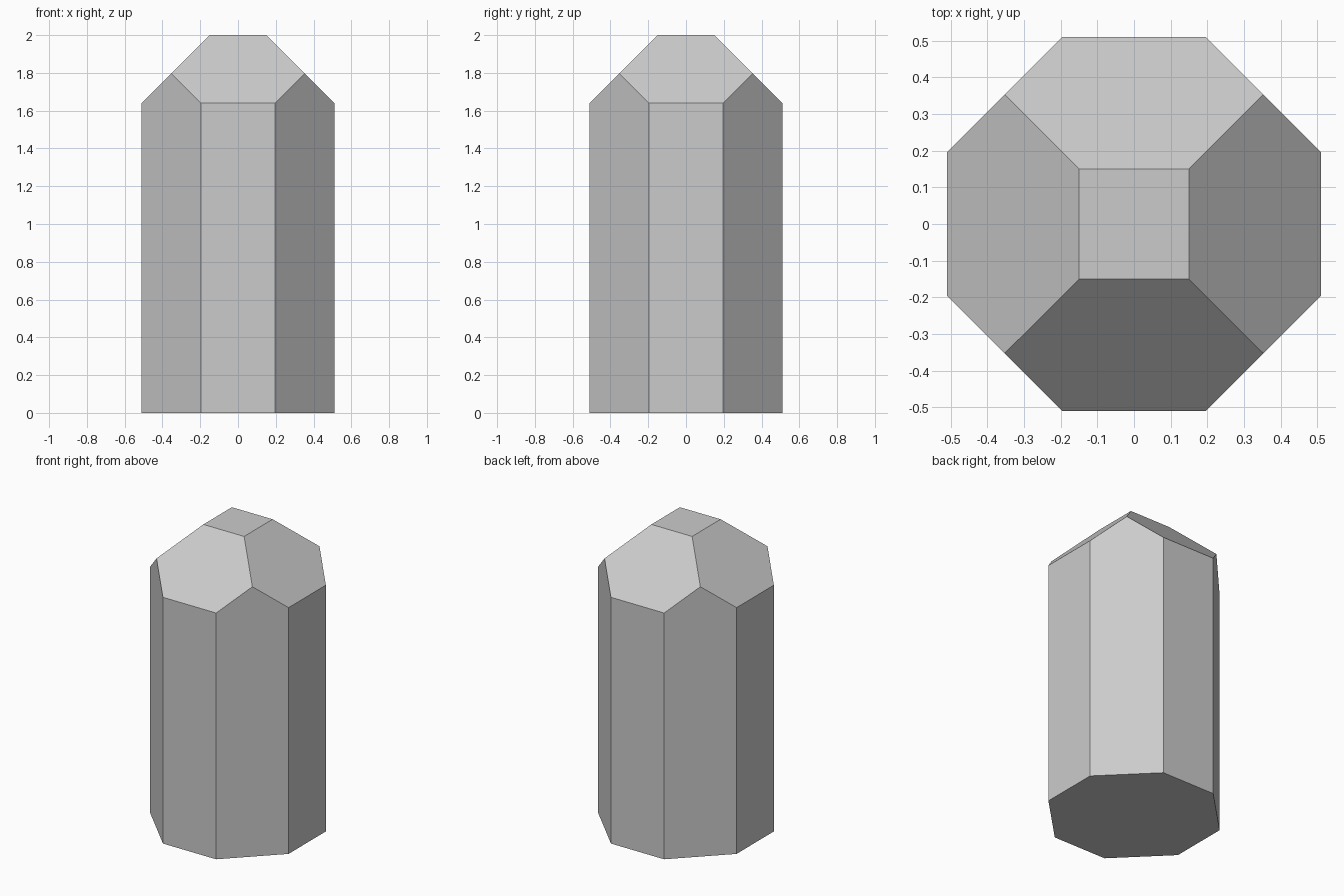
import bpy, bmesh
from mathutils import Vector

if "Cube" in bpy.data.objects:
    bpy.data.objects.remove(bpy.data.objects["Cube"])

HALF = 0.51      # half width across the straight sides
SIDE = 0.196     # half length of a straight side
SHOULDER = 1.64  # height where the 45 degree crown facets start
HEIGHT = 2.0

bm = bmesh.new()

# Octagonal column
outline = []
for sx, sy in ((1, 1), (-1, 1), (-1, -1), (1, -1)):
    pair = [(sx * HALF, sy * SIDE), (sx * SIDE, sy * HALF)]
    outline += pair if sx * sy > 0 else pair[::-1]
base = bm.faces.new([bm.verts.new((x, y, 0)) for x, y in outline])
ext = bmesh.ops.extrude_face_region(bm, geom=[base], use_keep_orig=True)
top = [g for g in ext["geom"] if isinstance(g, bmesh.types.BMVert)]
bmesh.ops.translate(bm, verts=top, vec=(0, 0, HEIGHT))

# Crown: slice four sloping facets off the top and cap each cut
for dx, dy in ((1, 0), (-1, 0), (0, 1), (0, -1)):
    cut = bmesh.ops.bisect_plane(
        bm, geom=bm.verts[:] + bm.edges[:] + bm.faces[:], dist=1e-5,
        plane_co=Vector((dx * HALF, dy * HALF, SHOULDER)),
        plane_no=Vector((dx, dy, 1)).normalized(), clear_outer=True)
    rim = [g for g in cut["geom_cut"] if isinstance(g, bmesh.types.BMEdge)]
    bmesh.ops.contextual_create(bm, geom=rim)

bmesh.ops.recalc_face_normals(bm, faces=bm.faces[:])
mesh = bpy.data.meshes.new("faceted_column")
bm.to_mesh(mesh)
bm.free()
bpy.context.collection.objects.link(bpy.data.objects.new("faceted_column", mesh))
